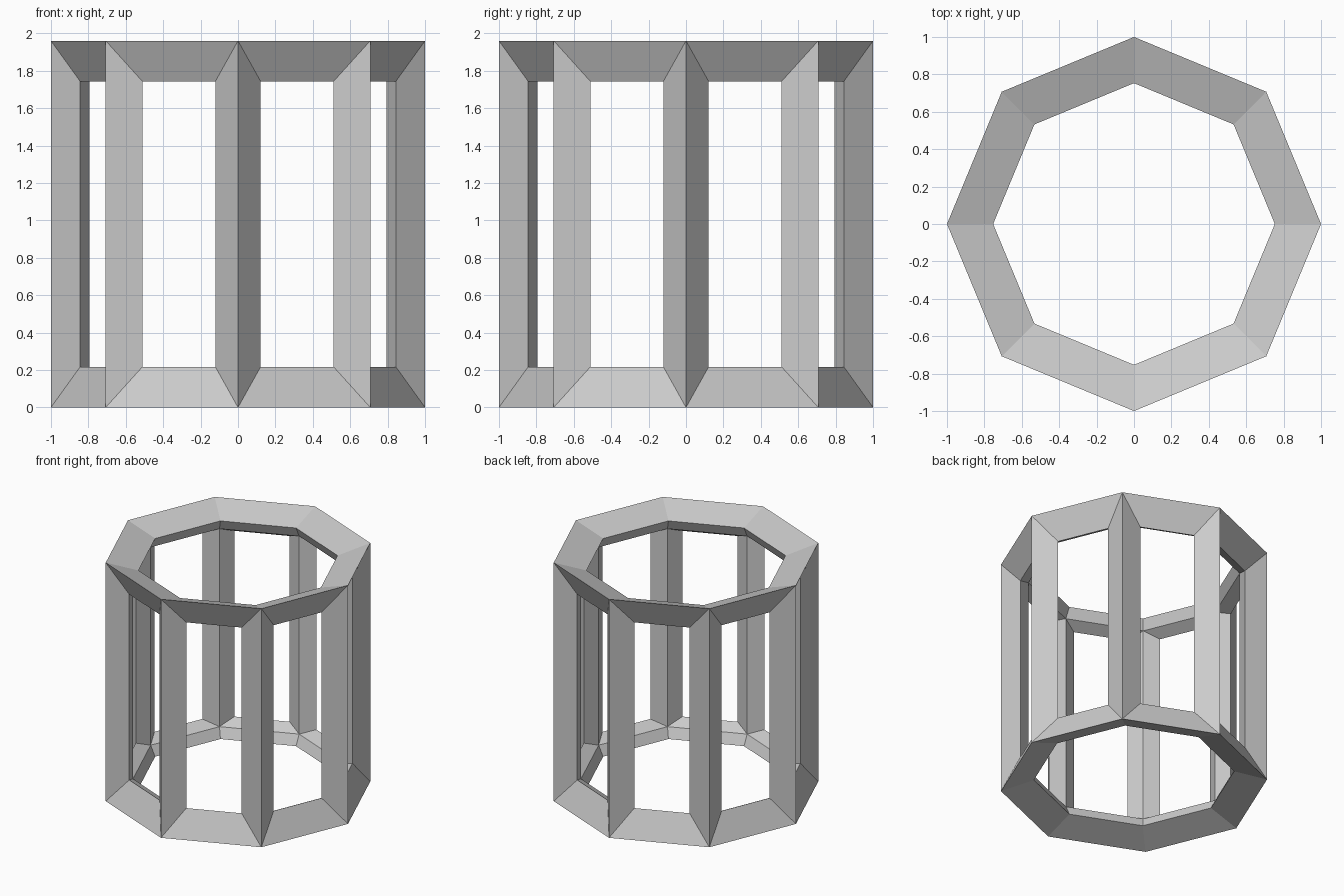
import bpy
import bmesh
from math import sin, cos, pi
from mathutils import Vector

SIDES = 8
HEIGHT = 1.96
STEP = 2 * pi / SIDES

cube = bpy.data.objects.get("Cube")
if cube:
    bpy.data.objects.remove(cube)

grey = bpy.data.materials.new("plain grey")
grey.use_nodes = True
colour = (0.6, 0.6, 0.6, 1)
grey.diffuse_color = colour
grey.node_tree.nodes["Principled BSDF"].inputs["Base Color"].default_value = colour


def at(radius, angle, z, top, shift=0):
    """Point on a radius, moved sideways by shift, measured from either end."""
    return Vector((radius * cos(angle) - shift * sin(angle),
                   radius * sin(angle) + shift * cos(angle),
                   HEIGHT - z if top else z))


# Mitre points where the bars meet at a corner
def outer(k, top):
    return at(1.0, k * STEP, 0, top)


def inner(k, top):
    return at(0.794, k * STEP, 0.167, top)


def cap(k, top):
    return at(0.753, k * STEP, 0.084, top)


def window(k, top, side):
    """Window corner beside corner k, in the panel before or after it."""
    return at(0.826, (k + side / 2) * STEP, 0.217, top, -side * 0.211)


def build(name, bars):
    """Skin each bar between its two four-point ends."""
    bm = bmesh.new()
    for start, end in bars:
        a = [bm.verts.new(p) for p in start]
        b = [bm.verts.new(p) for p in end]
        for i in range(4):
            j = (i + 1) % 4
            bm.faces.new((a[i], a[j], b[j], b[i]))
        # Make each bar face away from its own axis
        centre = sum((v.co for v in a + b), Vector()) / 8
        for f in b[0].link_faces[:] + b[2].link_faces[:]:
            f.normal_update()
            if f.normal.dot(f.calc_center_median() - centre) < 0:
                f.normal_flip()
    bmesh.ops.remove_doubles(bm, verts=bm.verts, dist=0.0001)
    mesh = bpy.data.meshes.new(name)
    bm.to_mesh(mesh)
    bm.free()
    mesh.materials.append(grey)
    obj = bpy.data.objects.new(name, mesh)
    bpy.context.collection.objects.link(obj)


# Top and bottom octagonal rings
for name, top in (("top_ring", True), ("bottom_ring", False)):
    build(name, [([outer(k, top), cap(k, top), inner(k, top), window(k, top, 1)],
                  [outer(k + 1, top), cap(k + 1, top), inner(k + 1, top),
                   window(k + 1, top, -1)])
                 for k in range(SIDES)])

# Upright posts at the corners
for k in range(SIDES):
    build(f"post_{k + 1}", [[[outer(k, t), window(k, t, 1), inner(k, t),
                              window(k, t, -1)] for t in (False, True)]])
